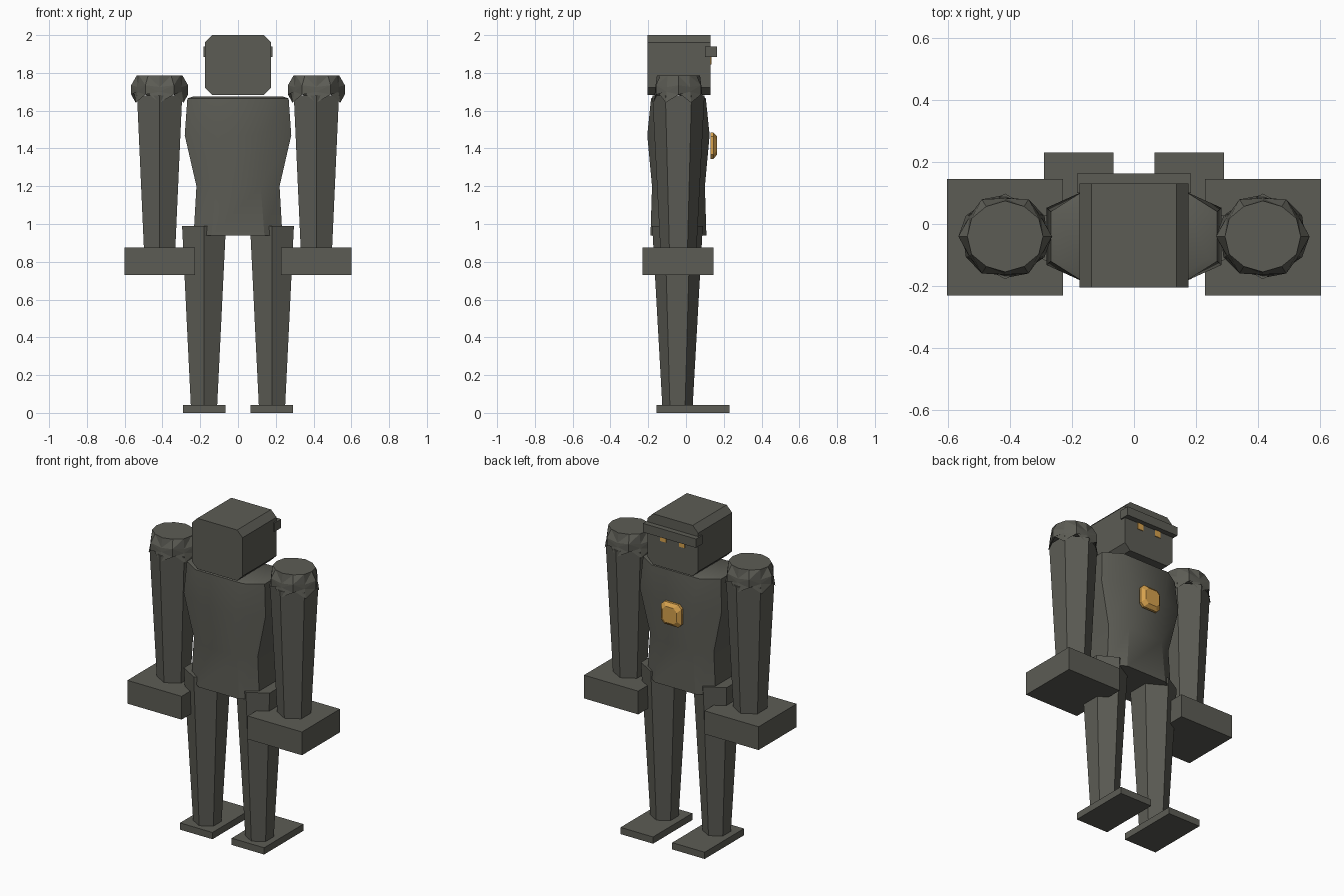
import bpy, bmesh, math

if "Cube" in bpy.data.objects:
    bpy.data.objects.remove(bpy.data.objects["Cube"])


def material(name, rgb):
    m = bpy.data.materials.new(name)
    m.diffuse_color = (*rgb, 1)
    m.use_nodes = True
    m.node_tree.nodes["Principled BSDF"].inputs["Base Color"].default_value = m.diffuse_color
    return m


GREY = material("dark_grey", (0.107, 0.107, 0.09))
GOLD = material("gold", (0.68, 0.36, 0.075))
CY = -0.04  # depth of the body axis


def loft(name, rings, mat=GREY):
    """Skin a stack of equal-length point rings and cap both ends."""
    bm = bmesh.new()
    vs = [[bm.verts.new(p) for p in ring] for ring in rings]
    n = len(vs[0])
    for a, b in zip(vs, vs[1:]):
        for i in range(n):
            j = (i + 1) % n
            bm.faces.new((a[i], a[j], b[j], b[i]))
    bm.faces.new(vs[0][::-1])
    bm.faces.new(vs[-1])
    bmesh.ops.recalc_face_normals(bm, faces=bm.faces)
    me = bpy.data.meshes.new(name)
    bm.to_mesh(me)
    bm.free()
    me.materials.append(mat)
    ob = bpy.data.objects.new(name, me)
    bpy.context.collection.objects.link(ob)
    return ob


def box(name, x0, x1, y0, y1, z0, z1, mat=GREY):
    ring = [(x0, y0), (x1, y0), (x1, y1), (x0, y1)]
    return loft(name, [[(x, y, z) for x, y in ring] for z in (z0, z1)], mat)


def hexagon(cx, cy, z, r):
    return [(cx + r * math.sin(i * math.pi / 3), cy + r * math.cos(i * math.pi / 3), z)
            for i in range(6)]


def chamfered(w, h, c):
    """Rectangle of half sizes w, h with cut corners."""
    return [(w, h - c), (w - c, h), (c - w, h), (-w, h - c),
            (-w, c - h), (c - w, -h), (w - c, -h), (w, c - h)]


# Torso: waisted eight-sided loft; z, side half width, front half width, side depth, front depth
sections = [(0.94, 0.235, 0.14, 0.085, 0.148),
            (1.20, 0.22, 0.12, 0.08, 0.14),
            (1.47, 0.282, 0.12, 0.092, 0.165),
            (1.665, 0.268, 0.165, 0.08, 0.145),
            (1.674, 0.24, 0.15, 0.07, 0.13)]
torso = loft("torso", [
    [(w, CY + d, z), (f, CY + e, z), (-f, CY + e, z), (-w, CY + d, z),
     (-w, CY - d, z), (-f, CY - e, z), (f, CY - e, z), (w, CY - d, z)]
    for z, w, f, d, e in sections])
bpy.context.view_layer.objects.active = torso
torso.select_set(True)
bpy.ops.object.shade_smooth_by_angle(angle=math.radians(30))

# Head with chamfered long edges, and visor
loft("head", [[(x, y, 1.842 + z) for x, z in chamfered(0.175, 0.158, 0.038)]
              for y in (-0.205, 0.13)])
box("visor", -0.183, 0.183, 0.10, 0.163, 1.885, 1.94)

# Chest badge: bevelled plate
loft("chest_badge", [[(x, y, 1.415 + z) for x, z in chamfered(s, s, 0.022)]
                     for y, s in ((0.13, 0.07), (0.145, 0.07), (0.163, 0.05))], GOLD)

for s, side in ((-1, "left"), (1, "right")):
    # Eyes below the visor
    x = s * 0.064
    box(side + "_eye", x - 0.02, x + 0.02, 0.127, 0.134, 1.845, 1.885, GOLD)

    # Legs and feet
    loft(side + "_leg", [hexagon(s * 0.18, -0.045, 0.03, 0.08),
                         hexagon(s * 0.18, -0.045, 0.99, 0.134)])
    x = s * 0.178
    box(side + "_foot", x - 0.112, x + 0.112, -0.157, 0.23, 0, 0.042)

    # Arms and block hands
    x = s * 0.415
    loft(side + "_arm", [hexagon(x, CY, 0.85, 0.095), hexagon(x, CY, 1.68, 0.138)])
    box(side + "_hand", x - 0.187, x + 0.187, -0.23, 0.145, 0.73, 0.875)

    # Shoulder guard: faceted crown with a jagged lower rim
    # each row: radius and height on even points, then on odd points
    rows = [((0.128, 1.695), (0.138, 1.642)),
            ((0.142, 1.685), (0.128, 1.70)),
            ((0.142, 1.735), (0.126, 1.725)),
            ((0.115, 1.785), (0.118, 1.785))]
    rings = []
    for row in rows:
        ring = []
        for i in range(12):
            r, z = row[i % 2]
            a = i * math.pi / 6
            ring.append((x + 1.06 * r * math.cos(a), CY + 0.97 * r * math.sin(a), z))
        rings.append(ring)
    guard = loft(side + "_shoulder_guard", rings)
    # split bent quads into facets
    bm = bmesh.new()
    bm.from_mesh(guard.data)
    bmesh.ops.triangulate(bm, faces=[f for f in bm.faces if len(f.verts) == 4])
    bm.to_mesh(guard.data)
    bm.free()
